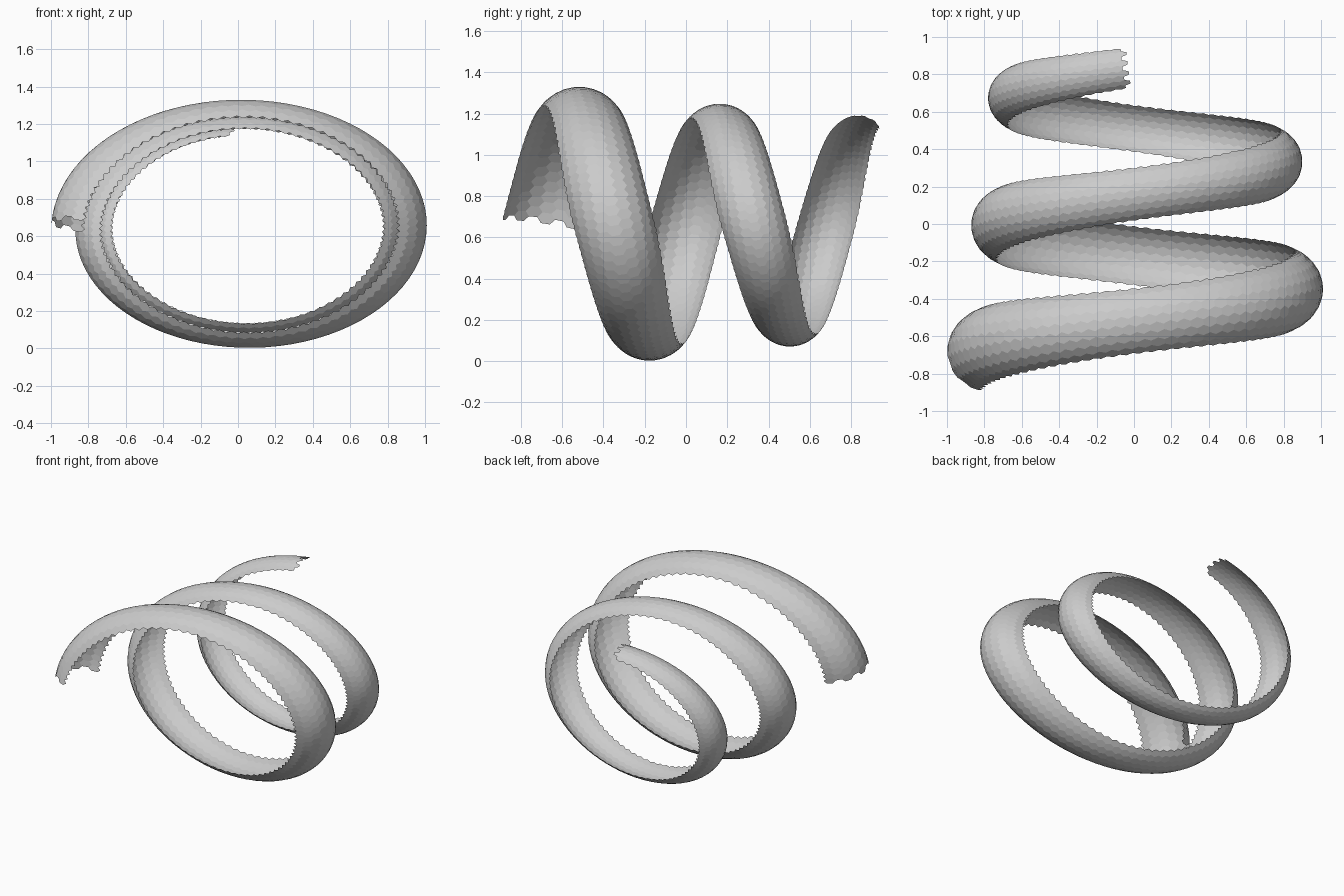
import bpy
import math
from mathutils import Vector

if "Cube" in bpy.data.objects:
    bpy.data.objects.remove(bpy.data.objects["Cube"])

T_END = 2.225          # number of turns
COLS, ROWS = 190, 9    # hexagonal facets along and across the ribbon


def crest(t):
    """Outer ridge of the shrinking elliptical spiral, t in turns."""
    a = 2 * math.pi * t
    r = 1.04 - 0.15 * t + 0.02 * t * t
    return Vector((0.04 - r * math.cos(a), -0.685 + 0.68 * t,
                   0.644 + 0.683 * r * math.sin(a)))


def surface(t, v):
    """Point on the open tube; v runs from -1 to 1 across the ribbon."""
    tangent = (crest(t + 0.001) - crest(t - 0.001)).normalized()
    side = Vector((0, 1, 0))
    side = (side - tangent * side.dot(tangent)).normalized()
    out = tangent.cross(side)
    a = 2 * math.pi * t
    if out.dot(Vector((-math.cos(a), 0, math.sin(a)))) < 0:
        out = -out
    radius = 0.215 - 0.036 * t
    # the tube is opened wider at the sides than at top and bottom
    phi = v * math.radians(57 - 2 * t + 22 * math.cos(a) ** 2)
    return crest(t) + radius * ((math.cos(phi) - 1) * out + math.sin(phi) * side)


# honeycomb of flat facets, which leaves the zigzag rims
verts, faces, index = [], [], {}


def vertex(iu, iv):
    key = (iu, iv)
    if key not in index:
        index[key] = len(verts)
        u = iu / (2 * COLS)
        v = 2 * (iv / (3 * ROWS)) - 1
        verts.append(surface(0.005 + T_END * u, v))
    return index[key]


for j in range(ROWS):
    for i in range(COLS):
        cu, cv = 2 * i + 1 + j % 2, 3 * j + 1.5
        ring = [(0, -2), (1, -1), (1, 1), (0, 2), (-1, 1), (-1, -1)]
        faces.append([vertex(cu + du, cv + dv) for du, dv in ring])

mesh = bpy.data.meshes.new("spiral_ribbon")
mesh.from_pydata(verts, [], faces)
mesh.update()
ribbon = bpy.data.objects.new("spiral_ribbon", mesh)
bpy.context.collection.objects.link(ribbon)
